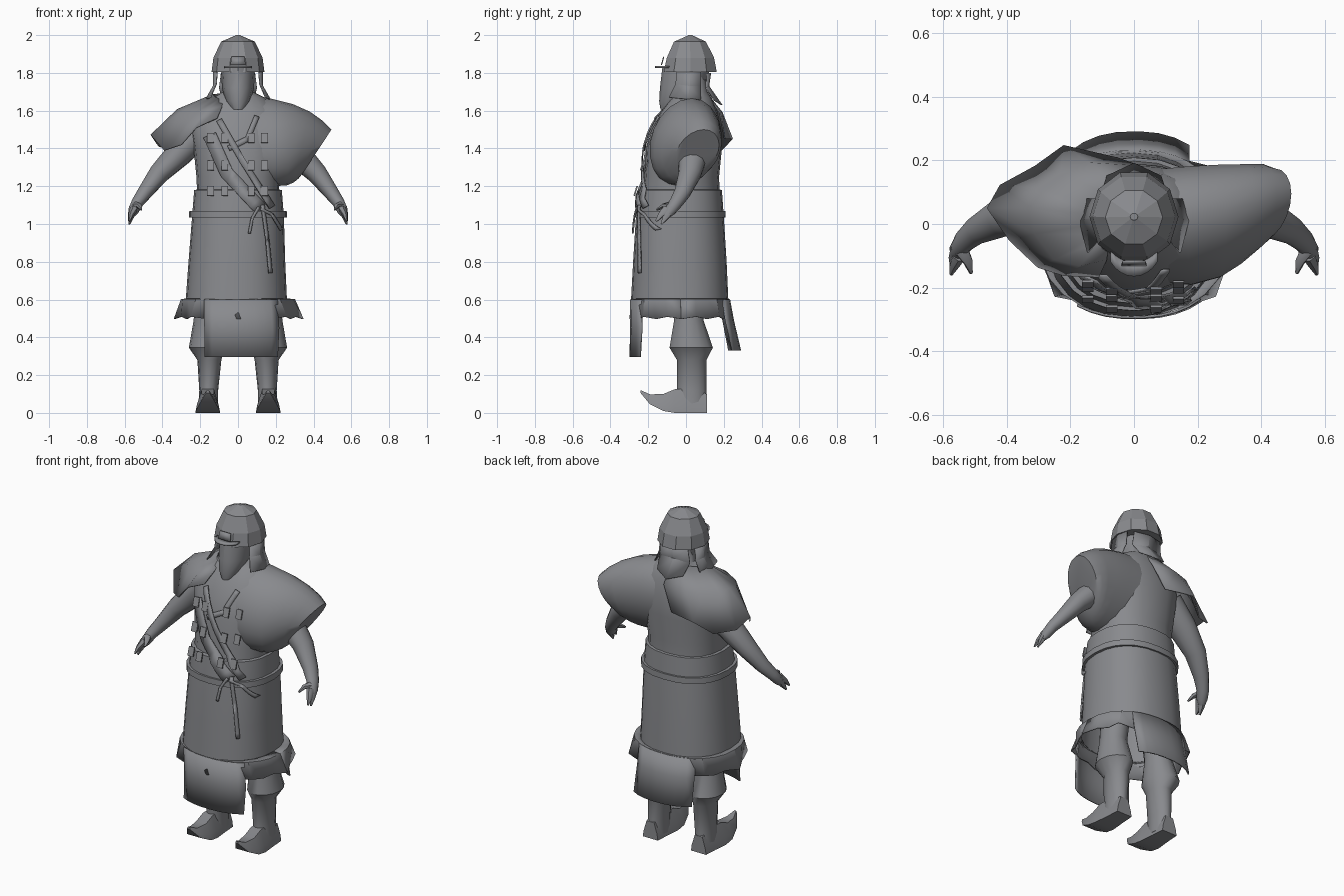
import bpy, bmesh, math
from mathutils import Vector

grey = bpy.data.materials.new("stone_grey")
grey.diffuse_color = (0.25, 0.255, 0.27, 1)


def finish(name, verts, faces, thick=0, angle=35):
    me = bpy.data.meshes.new(name)
    me.from_pydata([tuple(v) for v in verts], [], faces)
    bm = bmesh.new()
    bm.from_mesh(me)
    bmesh.ops.recalc_face_normals(bm, faces=bm.faces)
    bm.to_mesh(me)
    bm.free()
    ob = bpy.data.objects.new(name, me)
    bpy.context.collection.objects.link(ob)
    me.materials.append(grey)
    if thick:
        m = ob.modifiers.new("thickness", "SOLIDIFY")
        m.thickness, m.offset = thick, 0
    bpy.ops.object.select_all(action='DESELECT')
    ob.select_set(True)
    bpy.context.view_layer.objects.active = ob
    if angle:
        bpy.ops.object.shade_smooth_by_angle(angle=math.radians(angle))
    return ob


def skin(name, rings, closed=True, caps=(True, True), **kw):
    """Join equal-length point rings with quads."""
    n = len(rings[0])
    verts = [p for r in rings for p in r]
    faces = []
    for i in range(len(rings) - 1):
        for j in range(n if closed else n - 1):
            k = (j + 1) % n
            faces.append((i*n + j, i*n + k, (i+1)*n + k, (i+1)*n + j))
    if closed and caps[0]:
        faces.append(tuple(range(n)))
    if closed and caps[1]:
        faces.append(tuple(range(len(verts) - n, len(verts))))
    return finish(name, verts, faces, **kw)


def power(c, e):
    return math.copysign(abs(c) ** (2 / e), c)


def level(r, n=20, e=2.3, a0=0.0, a1=None):
    """Horizontal rounded ring from (z, x0, x1, y0, y1)."""
    z, x0, x1, y0, y1 = r
    pts = []
    for i in range(n):
        a = 2 * math.pi * i / n if a1 is None else math.radians(a0 + (a1 - a0) * i / (n - 1))
        pts.append(Vector(((x0 + x1)/2 + (x1 - x0)/2 * power(math.cos(a), e),
                           (y0 + y1)/2 + (y1 - y0)/2 * power(math.sin(a), e), z)))
    return pts


def tube(name, pts, n=10):
    """Round limb along points (x, y, z, radius)."""
    P = [Vector(p[:3]) for p in pts]
    rings = []
    for i, p in enumerate(P):
        t = (P[min(i+1, len(P)-1)] - P[max(i-1, 0)]).normalized()
        u = t.cross(Vector((0, 1, 0.2))).normalized()
        v = t.cross(u) * 1.12
        rings.append([p + pts[i][3] * (u * math.cos(6.28319*k/n) + v * math.sin(6.28319*k/n))
                      for k in range(n)])
    return skin(name, rings, angle=60)


# torso and long coat
torso = [(1.12, -.215, .215, -.235, .18), (1.25, -.22, .22, -.22, .175), (1.4, -.235, .24, -.21, .19),
         (1.5, -.25, .24, -.18, .185), (1.6, -.22, .22, -.13, .165), (1.67, -.13, .14, -.075, .135),
         (1.70, -.08, .08, -.05, .115), (1.8, -.07, .07, -.03, .10)]
coat = [(1.18, -.232, .232, -.25, .19), (1.04, -.243, .243, -.265, .20), (.8, -.262, .25, -.28, .215),
        (.58, -.278, .26, -.292, .225)]
skin("torso", [level(r) for r in torso], angle=50)
skin("long_coat", [level((1.185, -.2, .2, -.21, .165), 24)] + [level(r, 24) for r in coat], caps=(0, 0))
skin("belt", [level((z, -.247-d, .247+d, -.262-d, .198+d), 24)
              for z, d in ((1.035, -.005), (1.035, .012), (1.07, .011), (1.07, -.006))], caps=(0, 0))

# lower skirt with long front and back flaps
band = [level((.603, -.272, .255, -.285, .218), 25, 2.3, 0, 360),
        level((.60, -.30, .30, -.287, .228), 25, 2.3, 0, 360),
        level((.497, -.318, .325, -.28, .232), 25, 2.3, 0, 360)]
for i, p in enumerate(band[2]):
    k = 1.06 if i % 3 == 0 else .97
    p.x, p.y = p.x * k, min(p.y * k, .237)
    p.z += .012 * (i % 2)
skin("skirt_band", band, closed=False, thick=.006, angle=20)
skin("front_flap", [level((.60, -.29, .29, -.294, .2), 9, 2.3, 235, 313),
                    level((.45, -.29, .30, -.292, .2), 9, 2.3, 235, 313),
                    level((.295, -.29, .30, -.296, .2), 9, 2.3, 235, 311)], closed=False, thick=.008)
skin("back_flap", [level((.60, -.28, .28, -.25, .23), 8, 2.3, 55, 130),
                   level((.49, -.28, .28, -.25, .25), 8, 2.3, 55, 131),
                   level((.33, -.28, .28, -.25, .288), 8, 2.3, 55, 132)], closed=False, thick=.008)

# wide sleeve on one shoulder: (top x, top z, bottom x, bottom z, centre y, half depth)
# the lower front is pulled forward so it blends into the chest
rings = []
for tx, tz, bx, bz, cy, ry in ((.02, 1.67, .02, 1.2, -.005, .17), (.17, 1.665, .19, 1.2, -.005, .185),
                               (.29, 1.635, .26, 1.205, .01, .175), (.38, 1.595, .295, 1.22, .03, .155),
                               (.45, 1.545, .32, 1.24, .05, .135), (.495, 1.50, .34, 1.265, .06, .11)):
    c, u = Vector(((tx+bx)/2, cy, (tz+bz)/2)), Vector(((tx-bx)/2, .035, (tz-bz)/2))
    rings.append([c + u * math.cos(6.28319*k/20) + Vector((0, ry, 0)) * math.sin(6.28319*k/20)
                  for k in range(20)])
skin("wide_sleeve", rings, angle=50)

# cape draped over the other shoulder: neck, middle and hem rows from front to back
neck = [(-.08, -.06, 1.65), (-.10, -.05, 1.66), (-.12, -.03, 1.67), (-.13, .0, 1.68), (-.13, .03, 1.685),
        (-.12, .06, 1.685), (-.08, .09, 1.69), (-.04, .11, 1.69), (.02, .12, 1.68)]
mid = [(-.085, -.11, 1.62), (-.17, -.13, 1.60), (-.25, -.11, 1.575), (-.31, -.03, 1.585), (-.32, .05, 1.605),
       (-.30, .11, 1.59), (-.23, .16, 1.59), (-.14, .19, 1.59), (.02, .18, 1.59)]
hem = [(-.11, -.165, 1.56), (-.22, -.16, 1.51), (-.30, -.135, 1.42), (-.39, -.05, 1.39), (-.46, .05, 1.47),
       (-.42, .12, 1.41), (-.31, .18, 1.38), (-.22, .245, 1.45), (-.05, .205, 1.45)]
skin("shoulder_cape", [neck, mid, hem], closed=False, thick=.008, angle=50)


def front_y(x, z):
    """Depth of the chest and coat front at a given spot."""
    best = 0
    for table in (torso, coat):
        for a, b in zip(table, table[1:]):
            lo, hi = (a, b) if a[0] < b[0] else (b, a)
            if lo[0] <= z <= hi[0]:
                t = (z - lo[0]) / (hi[0] - lo[0])
                _, x0, x1, y0, y1 = [p + (q - p) * t for p, q in zip(lo, hi)]
                u = min(abs((x - (x0+x1)/2) / ((x1-x0)/2)), .98)
                best = min(best, (y0+y1)/2 - (y1-y0)/2 * (1 - u ** 2.3) ** (1 / 2.3))
    return best


def strap(name, pts, width, lift):
    """Flat band following the front surface through (x, z) points."""
    rows = []
    for a, b in zip(pts, pts[1:]):
        d = Vector((b[0]-a[0], b[1]-a[1])).normalized() * width / 2
        for k in range(7):
            x, z = a[0] + (b[0]-a[0])*k/6, a[1] + (b[1]-a[1])*k/6
            rows.append([Vector((px, front_y(px, pz) - lift, pz))
                         for px, pz in ((x - d.y, z + d.x), (x + d.y, z - d.x))])
    skin(name, rows, closed=False, thick=.008)


# bandoliers and hanging cords
strap("wide_bandolier", [(-.15, 1.47), (-.06, 1.27), (.12, 1.08)], .07, .010)
strap("thin_bandolier", [(-.10, 1.55), (.02, 1.34), (.18, 1.09)], .032, .018)
strap("short_strap", [(.10, 1.57), (.05, 1.45), (-.05, 1.40)], .028, .012)
strap("long_cord", [(.13, 1.10), (.155, .92), (.172, .74)], .018, .016)
strap("left_cord", [(.11, 1.09), (.075, 1.03), (.06, .95)], .014, .016)
strap("right_cord", [(.12, 1.08), (.18, 1.05), (.23, .97)], .014, .016)

# armour studs in three rows
for z in (1.455, 1.31, 1.175):
    for x in (-.145, -.07, .07, .14):
        v = [(x + sx*.018, front_y(x, z) - .022 + sz*.008, z + sz*.026)
             for sx, sz in ((-1, -1), (1, -1), (1, 1), (-1, 1))]
        finish("stud", v, [(0, 1, 2, 3)], thick=.008, angle=0)

# head and helmet
skin("head", [level(r, 12, 2) for r in ((1.605, -.03, .03, -.135, -.07), (1.65, -.065, .065, -.142, .02),
              (1.72, -.085, .085, -.138, .10), (1.83, -.09, .09, -.125, .13))], angle=40)
skin("helmet", [level(r, 10, 2) for r in ((1.805, -.14, .14, -.125, .17), (1.88, -.13, .13, -.108, .155),
                (1.965, -.09, .09, -.068, .11), (1.998, -.014, .014, .01, .036),
                (2.0, -.012, .012, .012, .034))], angle=0)
skin("helmet_brim", [level((1.832, -.09, .09, -.12, .05), 9, 2, 215, 325),
                     level((1.832, -.09, .09, -.165, .05), 9, 2, 215, 325)], closed=False, thick=.01)
skin("helmet_plate", [[(-.04, -.13, 1.842), (.04, -.13, 1.842)], [(-.035, -.118, 1.885), (.035, -.118, 1.885)]],
     closed=False, thick=.006)
skin("neck_flap_back", [[(-.09, .11, 1.80), (0, .13, 1.80), (.09, .11, 1.80)],
                        [(-.10, .105, 1.72), (0, .12, 1.73), (.10, .105, 1.72)],
                        [(-.085, .15, 1.655), (0, .19, 1.63), (.085, .15, 1.655)]],
     closed=False, thick=.006, angle=20)

for side, s in (("right", -1), ("left", 1)):
    # neck guards
    skin(side + "_neck_flap", [[(s*.11, -.05, 1.805), (s*.128, .02, 1.805), (s*.115, .08, 1.805)],
                               [(s*.115, -.055, 1.74), (s*.13, .02, 1.73), (s*.12, .08, 1.73)],
                               [(s*.145, -.09, 1.67), (s*.17, .01, 1.66), (s*.15, .08, 1.66)]],
         closed=False, thick=.006, angle=20)
    # arm, hand and fingers
    flip = lambda pts: [(s*x, y, z, r) for x, y, z, r in pts]
    tube(side + "_arm", flip([(.20, .04, 1.49, .08), (.31, .04, 1.375, .072), (.42, .02, 1.265, .055),
                              (.495, -.02, 1.165, .04), (.535, -.055, 1.11, .032), (.554, -.085, 1.07, .028),
                              (.564, -.10, 1.045, .016)]), 12)
    tube(side + "_fingers", flip([(.553, -.075, 1.085, .026), (.567, -.105, 1.04, .017), (.575, -.13, 1.0, .005)]), 6)
    tube(side + "_forefinger", flip([(.552, -.10, 1.08, .022), (.568, -.135, 1.045, .014), (.575, -.158, 1.015, .005)]), 6)
    tube(side + "_thumb", flip([(.54, -.085, 1.10, .02), (.522, -.12, 1.095, .014), (.512, -.155, 1.075, .005)]), 6)
    # boot leg and curled shoe
    skin(side + "_leg", [level((z, *sorted((s*a, s*b)), c, d), 14, 2) for z, a, b, c, d in (
        (.02, .105, .21, -.05, .11), (.12, .105, .205, -.05, .11), (.28, .088, .215, -.05, .11),
        (.345, .07, .26, -.09, .145), (.49, .085, .235, -.065, .095), (.62, .07, .225, -.07, .10))], angle=40)
    skin(side + "_shoe", [[(s*.16 + hw*k, y, z0) for k in (-1, 1)] +
                          [(s*.16 + hw*k, y, z0 + (z1-z0)*f) for k, f in ((.9, .35), (.5, 1), (-.5, 1), (-.9, .35))]
                          for y, z0, z1, hw in ((.11, .0, .10, .05), (.03, 0, .13, .055), (-.06, 0, .125, .064),
                                                (-.12, .01, .10, .064), (-.19, .045, .098, .045),
                                                (-.24, .105, .12, .010))], angle=30)
